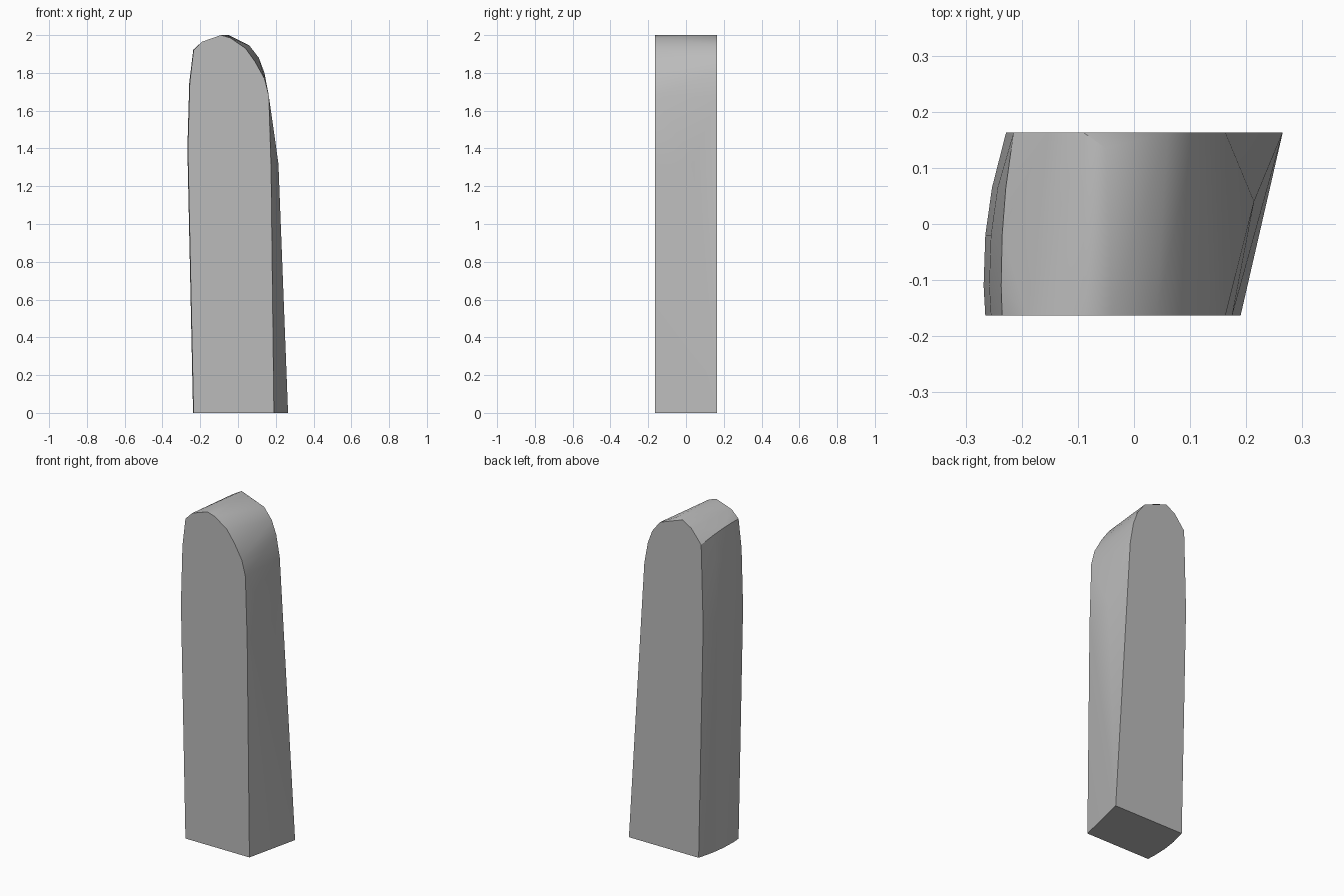
import bpy, bmesh, math

cube = bpy.data.objects.get("Cube")
if cube:
    bpy.data.objects.remove(cube, do_unlink=True)

HALF = 0.163

# Stone colour
stone = bpy.data.materials.new("stone grey")
stone.use_nodes = True
grey = (0.5, 0.5, 0.5, 1)
stone.diffuse_color = grey
stone.node_tree.nodes["Principled BSDF"].inputs["Base Color"].default_value = grey

# Outlines of the two flat faces (x, z)
front = [(0.19, 0), (0.175, 1.3), (0.163, 1.68), (0.14, 1.77), (0.09, 1.86),
         (0.04, 1.93), (-0.04, 1.985), (-0.09, 2), (-0.19, 1.965)]
back = [(0.265, 0), (0.163, 1.67), (0.14, 1.8), (0.11, 1.88), (0.06, 1.945),
        (-0.09, 2), (-0.15, 1.965)]

# Bulging left-hand edge, repeated through the thickness with an x shift
edge = [(-0.235, 0), (-0.265, 1.4), (-0.255, 1.75), (-0.235, 1.92)]
bulge = [(-HALF, 0), (-0.11, -0.003), (-0.02, 0), (0.065, 0.012), (HALF, 0.037)]

points = [(x, -HALF, z) for x, z in front] + [(x, HALF, z) for x, z in back]
for y, shift in bulge:
    points += [(x + shift * (0.55 if z > 1.9 else 1), y, z - shift) if z > 1.9
               else (x + shift, y, z) for x, z in edge]

# Ridge peak and the shoulder on the side
points += [(-0.05, 0.135, 2), (0.214, 0.04, 1.32)]

# Wrap the outlines into one convex slab
bm = bmesh.new()
for p in points:
    bm.verts.new(p)
hull = bmesh.ops.convex_hull(bm, input=bm.verts)
loose = [v for v in bm.verts if not v.link_faces]
bmesh.ops.delete(bm, geom=loose, context='VERTS')
bmesh.ops.dissolve_limit(bm, angle_limit=math.radians(0.3),
                         verts=bm.verts, edges=bm.edges)
bmesh.ops.recalc_face_normals(bm, faces=bm.faces)

mesh = bpy.data.meshes.new("standing_slab")
bm.to_mesh(mesh)
bm.free()
slab = bpy.data.objects.new("standing_slab", mesh)
mesh.materials.append(stone)
bpy.context.collection.objects.link(slab)

bpy.context.view_layer.objects.active = slab
slab.select_set(True)
bpy.ops.object.shade_smooth_by_angle(angle=math.radians(30))
